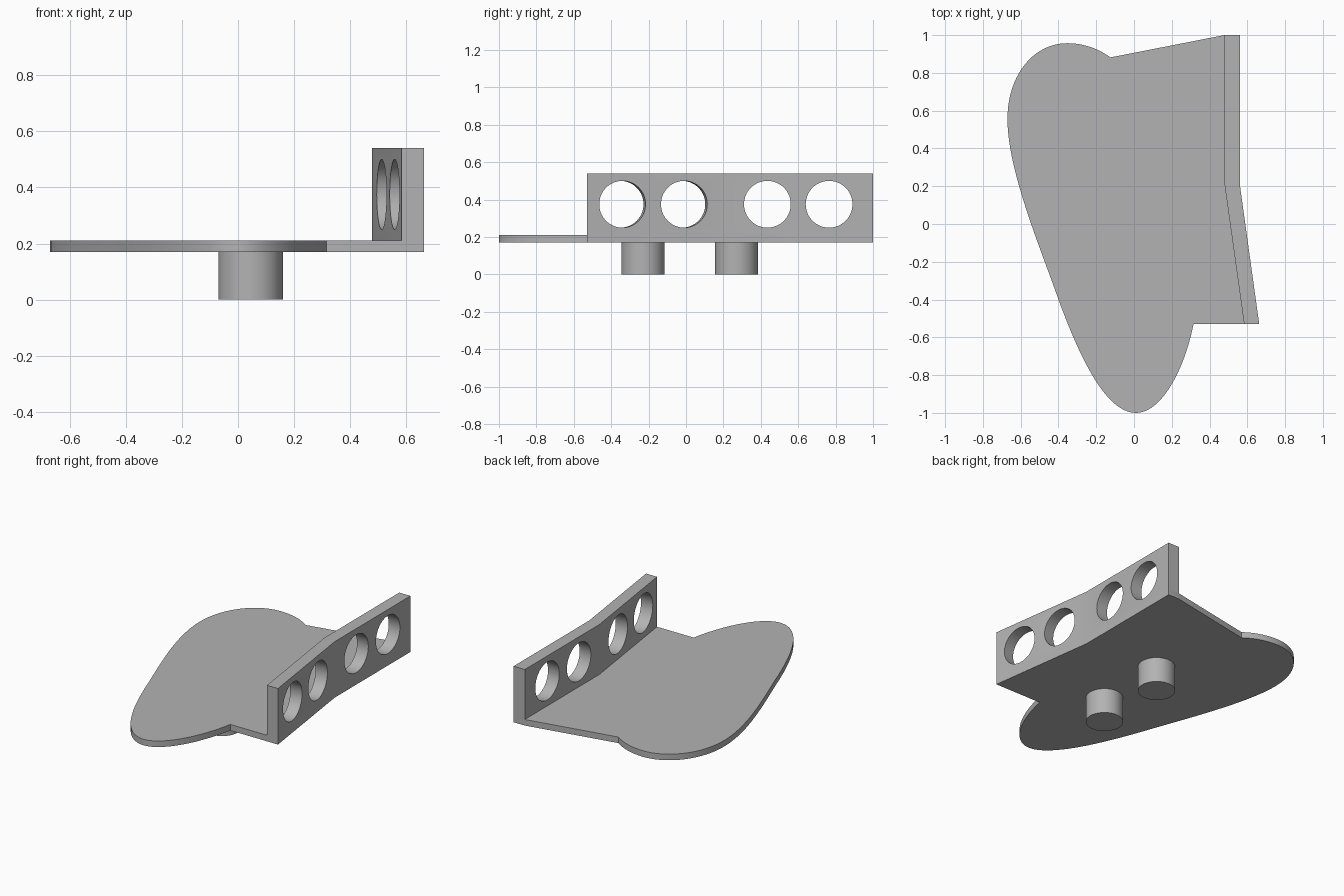
import bpy, bmesh, math
from mathutils import Vector
from mathutils.geometry import interpolate_bezier

cube = bpy.data.objects.get("Cube")
if cube:
    bpy.data.objects.remove(cube, do_unlink=True)

BOTTOM, PLATE_TOP, WALL_TOP = 0.17, 0.21, 0.54
HOLE_Z, HOLE_R = 0.375, 0.125

grey = bpy.data.materials.new("plain grey")
grey.use_nodes = True
grey.diffuse_color = (0.45, 0.45, 0.45, 1)
grey.node_tree.nodes["Principled BSDF"].inputs["Base Color"].default_value = grey.diffuse_color


def add_cylinder(name, location, radius, depth, direction=(0, 0, 1)):
    bpy.ops.mesh.primitive_cylinder_add(vertices=64, radius=radius, depth=depth, location=location)
    obj = bpy.context.object
    obj.name = name
    obj.rotation_euler = Vector(direction).to_track_quat("Z", "Y").to_euler()
    obj.data.materials.append(grey)
    return obj


def smooth(obj):
    bpy.ops.object.select_all(action="DESELECT")
    obj.select_set(True)
    bpy.context.view_layer.objects.active = obj
    bpy.ops.object.shade_smooth_by_angle(angle=math.radians(25))


# Curved edge of the plate: anchor, handle, handle, anchor, ...
curve = [(0.315, -0.53), (0.27, -0.76), (0.15, -1.0), (0.01, -1.0),
         (-0.15, -1.0), (-0.29, -0.70), (-0.40, -0.40),
         (-0.49, -0.14), (-0.67, 0.28), (-0.67, 0.556),
         (-0.67, 0.79), (-0.53, 0.957), (-0.354, 0.957),
         (-0.27, 0.957), (-0.19, 0.93), (-0.125, 0.882)]
outline = [Vector(curve[0])]
for i in range(0, len(curve) - 1, 3):
    outline += interpolate_bezier(*[Vector(p) for p in curve[i:i + 4]], 24)[1:]

# Footprint of the bent wall
inner = [(0.478, 1.0), (0.478, 0.22), (0.583, -0.53)]
outer = [(0.663, -0.53), (0.56, 0.21), (0.56, 1.0)]

# Plate and wall are raised as one body from a shared footprint
bm = bmesh.new()
make = lambda pts: [bm.verts.new((p[0], p[1], BOTTOM)) for p in pts]
edge_v, inner_v, outer_v = make(outline), make(inner), make(outer)
plate_face = bm.faces.new((edge_v + inner_v)[::-1])
wall_face = bm.faces.new((inner_v + outer_v)[::-1])


def raise_faces(faces, height, keep):
    result = bmesh.ops.extrude_face_region(bm, geom=faces, use_keep_orig=keep)["geom"]
    verts = [g for g in result if isinstance(g, bmesh.types.BMVert)]
    bmesh.ops.translate(bm, verts=verts, vec=(0, 0, height))
    return [g for g in result if isinstance(g, bmesh.types.BMFace)]


tops = raise_faces([plate_face, wall_face], PLATE_TOP - BOTTOM, True)
strip = max(tops, key=lambda f: f.calc_center_median().x)
raise_faces([strip], WALL_TOP - PLATE_TOP, False)
bmesh.ops.dissolve_limit(bm, angle_limit=0.001, verts=bm.verts[:], edges=bm.edges[:])
bmesh.ops.recalc_face_normals(bm, faces=bm.faces[:])
mesh = bpy.data.meshes.new("plate_with_wall")
bm.to_mesh(mesh)
bm.free()
mesh.materials.append(grey)
body = bpy.data.objects.new("plate_with_wall", mesh)
bpy.context.collection.objects.link(body)

# Round holes, each square to its own stretch of wall
front, bend = Vector(outer[0]), Vector(outer[1])
run = bend - front
slant = (run.y, -run.x, 0)
for y in (-0.34, -0.01, 0.435, 0.765):
    angled = y < bend.y
    x = front.x + run.x * (y - front.y) / run.y if angled else bend.x
    cutter = add_cylinder("hole_cutter", (x, y, HOLE_Z), HOLE_R, 0.3, slant if angled else (1, 0, 0))
    cutter.hide_render = True
    mod = body.modifiers.new("hole", "BOOLEAN")
    mod.operation, mod.solver, mod.object = "DIFFERENCE", "EXACT", cutter
    bpy.context.view_layer.objects.active = body
    bpy.ops.object.modifier_apply(modifier=mod.name)
    bpy.data.objects.remove(cutter, do_unlink=True)
smooth(body)

# Pegs under the plate, sunk slightly into it
for name, y in (("front_peg", -0.23), ("back_peg", 0.27)):
    smooth(add_cylinder(name, (0.045, y, 0.09), 0.115, 0.18))
